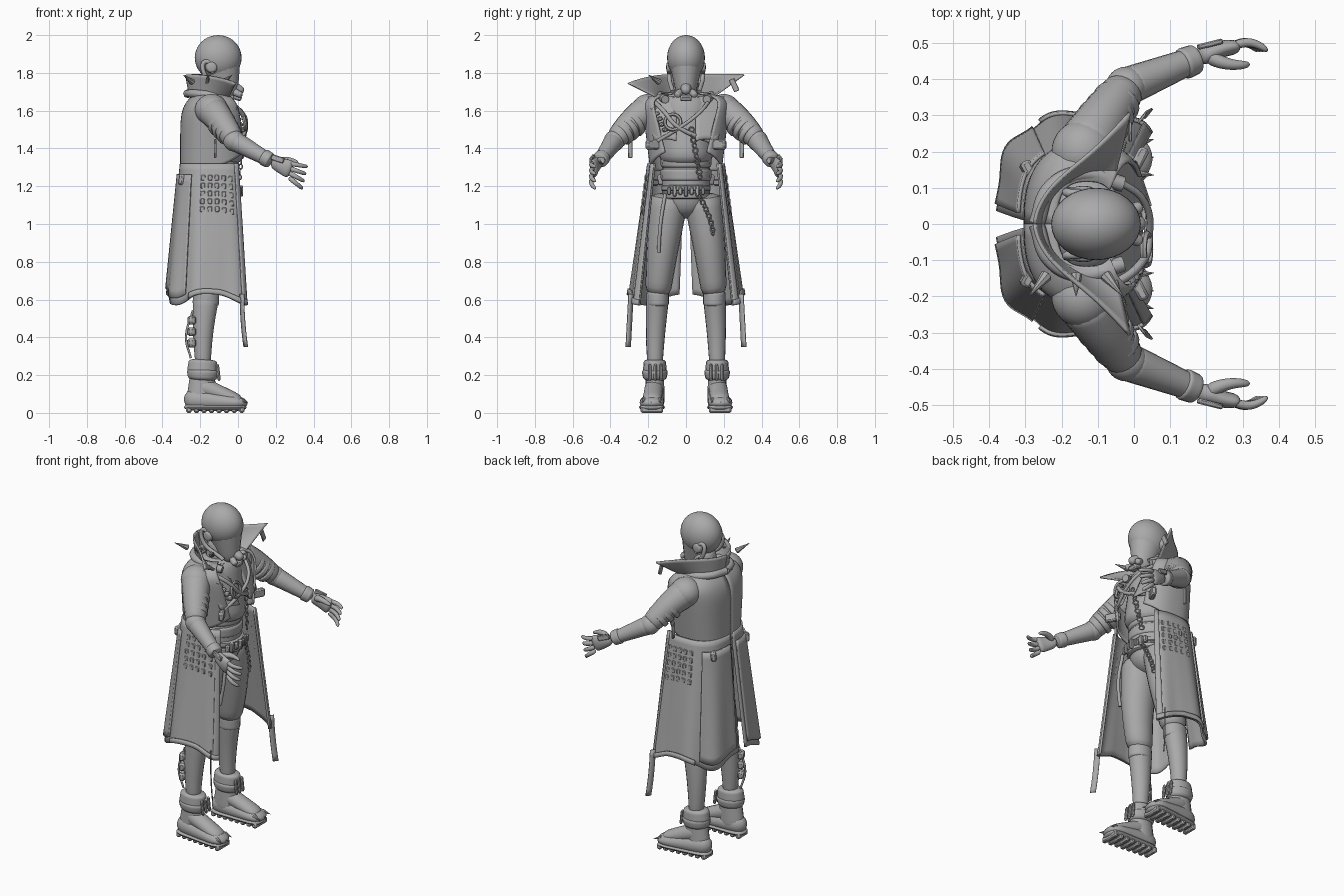
import bpy, bmesh, math
from math import sin, cos, pi, radians
from mathutils import Vector, Matrix, Euler

cube = bpy.data.objects.get("Cube")
if cube:
    bpy.data.objects.remove(cube)
grey = bpy.data.materials.new("plain_grey")
grey.use_nodes = True
grey.diffuse_color = (.4, .4, .4, 1)
grey.node_tree.nodes["Principled BSDF"].inputs["Base Color"].default_value = grey.diffuse_color
parts = []

def finish(name, bm):
    bmesh.ops.recalc_face_normals(bm, faces=bm.faces)
    mesh = bpy.data.meshes.new(name)
    bm.to_mesh(mesh)
    bm.free()
    mesh.materials.append(grey)
    part = bpy.data.objects.new(name, mesh)
    bpy.context.collection.objects.link(part)
    parts.append(part)
    return part

def pair(part):
    """Repeat a left part on the right."""
    mirror = part.modifiers.new("other_side", "MIRROR")
    mirror.use_axis = (False, True, False)
    mirror.use_mirror_merge = False

def mix(a, b, t):
    return a + (b - a) * t

def limb(name, start, end, width, end_width, flat=1, end_flat=None, bend=(0, 0, 0), blunt=8, sides=18):
    """Rounded tapering tube; flat is depth over width, blunt squares off the ends."""
    start, end, bend = Vector(start), Vector(end), Vector(bend)
    end_flat = flat if end_flat is None else end_flat
    run = (end - start).normalized()
    ref = Vector((1, 0, 0)) if abs(run.z) > .75 else Vector((0, 0, 1))
    across = run.cross(ref).normalized()
    up = across.cross(run)
    bm, rings, steps = bmesh.new(), [], 16
    for i in range(steps + 1):
        c = cos(pi * i / steps)
        t = (1 - c) / 2
        centre = start.lerp(end, t) + bend * sin(pi * t)
        radius = mix(width, end_width, t) * max(.02, (1 - abs(c) ** blunt)) ** .5
        depth = radius * mix(flat, end_flat, t)
        angles = [2 * pi * k / sides for k in range(sides)]
        rings.append([bm.verts.new(centre + across * cos(a) * radius + up * sin(a) * depth) for a in angles])
    for low, high in zip(rings, rings[1:]):
        for k in range(sides):
            bm.faces.new((low[k], low[k - 1], high[k - 1], high[k]))
    bm.faces.new(rings[0])
    bm.faces.new(rings[-1])
    return finish(name, bm)

def ball(name, centre, size):
    bm = bmesh.new()
    place = Matrix.Translation(centre) @ Matrix.Diagonal((*size, 1))
    bmesh.ops.create_uvsphere(bm, u_segments=32, v_segments=20, radius=1, matrix=place)
    return finish(name, bm)

def spike(name, base, tip, radius):
    return limb(name, base, tip, radius, radius / 20, blunt=40, sides=8)

def box(name, centre, size, turn=(0, 0, 0)):
    bm = bmesh.new()
    spin = Euler([radians(angle) for angle in turn]).to_matrix().to_4x4()
    place = Matrix.Translation(centre) @ spin @ Matrix.Diagonal((*size, 1))
    bmesh.ops.create_cube(bm, size=1, matrix=place)
    bmesh.ops.bevel(bm, geom=bm.edges[:], offset=min(size) / 4, segments=1, affect="EDGES")
    return finish(name, bm)

def sheet(name, shape, columns, rows, thick=.01):
    """Cloth of some thickness from a function of u and v in 0..1."""
    bm = bmesh.new()
    grid = [[bm.verts.new(shape(i / columns, j / rows)) for j in range(rows + 1)] for i in range(columns + 1)]
    for left, right in zip(grid, grid[1:]):
        for j in range(rows):
            bm.faces.new((left[j], right[j], right[j + 1], left[j + 1]))
    part = finish(name, bm)
    solid = part.modifiers.new("thickness", "SOLIDIFY")
    solid.thickness, solid.offset = thick, 0
    return part

def rope(name, points, radius):
    """Smooth round cord through a few points."""
    curve = bpy.data.curves.new(name, "CURVE")
    curve.dimensions, curve.bevel_depth, curve.bevel_resolution = "3D", radius, 2
    curve.use_fill_caps = True
    line = curve.splines.new("BEZIER")
    line.bezier_points.add(len(points) - 1)
    for knot, point in zip(line.bezier_points, points):
        knot.co = point
        knot.handle_left_type = knot.handle_right_type = "AUTO"
    curve.materials.append(grey)
    part = bpy.data.objects.new(name, curve)
    bpy.context.collection.objects.link(part)
    return part

def link(name, centre, radius, thick, turn):
    bpy.ops.mesh.primitive_torus_add(location=centre, rotation=[radians(angle) for angle in turn], major_radius=radius,
                                     minor_radius=thick, major_segments=16, minor_segments=6)
    bpy.context.object.name = name
    bpy.context.object.data.materials.append(grey)
    parts.append(bpy.context.object)

def oval(centre, depth, width, angle, square):
    """Point on a squared-off oval; angle runs from the front to the back."""
    c, s = cos(angle), sin(angle)
    return centre + depth * math.copysign(abs(c) ** square, c), width * abs(s) ** square

# Body axis and left-side joints
AXIS = -.13
hip, knee, ankle = Vector((AXIS, .085, 1.16)), Vector((-.168, .15, .62)), Vector((-.185, .165, .24))
shoulder, elbow = Vector((-.14, .2, 1.605)), Vector((-.02, .38, 1.44))
wrist, knuckles = Vector((.18, .46, 1.33)), Vector((.285, .49, 1.285))

# Head, neck and face mask
ball("skull", (-.105, 0, 1.88), (.124, .1, .12))
limb("jaw", (-.1, 0, 1.9), (-.055, 0, 1.66), .1, .045, 1.2)
limb("neck", (-.14, 0, 1.55), (-.12, 0, 1.8), .08, .065)
limb("mouth_mask", (-.06, 0, 1.74), (.03, 0, 1.7), .04, .02)
box("chin_guard", (-.005, 0, 1.67), (.05, .06, .03), (0, 20, 0))
pair(limb("mask_filter", (-.02, .03, 1.7), (.02, .05, 1.68), .02, .016))
pair(limb("ear_cover", (-.14, .07, 1.83), (-.14, .105, 1.83), .035, .025))
pair(rope("mask_hose", [(-.13, .09, 1.8), (-.17, .085, 1.86), (-.18, .09, 1.8), (-.05, .07, 1.7)], .012))

# Torso with stomach bands
limb("pelvis", (AXIS, 0, 1.03), (AXIS, 0, 1.4), .125, .13, blunt=4)
limb("chest", (AXIS, 0, 1.3), (AXIS, 0, 1.7), .15, .13, 1.15, .85, sides=28)
for row in range(3):
    height = 1.26 + .07 * row
    limb("stomach_band", (AXIS, 0, height - .04), (AXIS, 0, height + .04), .133, .136)

# Open jacket with square shoulders and broad lapels
def jacket(u, v):
    angle = radians(mix(30 + 18 * v, 180, u))
    x, y = oval(AXIS, .17 * (1 - .5 * v ** 8), (.185 + .05 * v) * (1 - .5 * v ** 16), angle, .75)
    front = max(0, 1 - 2 * u) * (1 - v)
    return x, y, mix(1.28, 1.69, v) + front / 10

def lapel(u, v):
    return .045 - .1 * u - .04 * v, .05 + .12 * v + .04 * u * v, mix(1.44, 1.67, u) + .01 * sin(v * pi)

pair(sheet("jacket", jacket, 28, 24, .012))
pair(sheet("lapel", lapel, 10, 6))
pair(box("jacket_pocket", (.01, .17, 1.42), (.03, .09, .05), (0, 0, -28)))

# Long coat, split at the back
def coat(u, v, out=0):
    angle = radians(mix(50, 179 - 2 * v, u))
    swell = .008 * v * sin(19 * u) + out
    x, y = oval(AXIS, mix(.172, .235, v) + swell, mix(.2, .295, v) + swell, angle, .72)
    return Vector((x - .01 * u * v, y, 1.32 - v * (.72 + .03 * cos(9 * u))))

def hanging_strap(u, v):
    return coat(0, 1) + Vector((.02 * (u + v * v) - .03, .035 + .025 * u + .015 * v, .06 - .28 * v))

pair(sheet("coat_skirt", coat, 44, 20, .012))
pair(sheet("coat_overlay", lambda u, v: coat(mix(.55, .98, u), mix(.08, .95, v), .012), 18, 16))
pair(sheet("coat_hem", lambda u, v: coat(u / 2, mix(.96, 1, v), .01), 24, 2))
pair(sheet("coat_front_trim", lambda u, v: coat(u / 14, v, .008), 3, 20))
pair(sheet("hanging_strap", hanging_strap, 2, 8, .006))
for column in range(5):
    offset = .5 - .2 * column
    around = (math.acos(math.copysign(abs(offset) ** 1.4, offset)) - radians(50)) / radians(129)
    for row in range(5):
        pair(box("coat_stud", coat(around, .11 + .06 * row, .002), (.024, .014, .03)))
pair(box("back_flap", (-.275, .12, 1.235), (.03, .12, .055), (0, 8, 30)))
pair(box("back_buckle", (-.25, .17, 1.22), (.06, .02, .03), (0, 0, 40)))

# Standing collar with flared tips, the right one lower
for side, sign, droop in (("left", 1, .01), ("right", -1, .055)):
    def collar(u, v):
        angle = radians(mix(180, 62, u))
        x = -.12 + mix(.135, .155, v) * cos(angle) + .035 * u * v
        y = (.125 + v * (.03 + .17 * u ** 4)) * sin(angle) + .02 * v * u ** 3
        return x, sign * y, 1.68 - .03 * u + v * (.11 + .04 * u - droop * u ** 3)
    sheet(side + "_collar", collar, 24, 8)
pair(rope("collar_roll", [(-.27, 0, 1.69), (-.23, .1, 1.69), (-.14, .14, 1.68), (-.03, .11, 1.66)], .022))
for fan in (-1, 0, 1):
    spike("collar_spike", (-.16 + .08 * fan, -.14, 1.75), (-.16 + .13 * fan, -.2, 1.79), .018)
box("collar_tag", (-.01, .255, 1.735), (.01, .03, .07), (25, 0, 0))

# Arms, bands and cuffs
pair(ball("shoulder_cap", shoulder, (.088, .088, .083)))
pair(limb("sleeve", shoulder, elbow, .085, .055, bend=(0, .006, .008), blunt=20))
for place in (.45, .6, .75):
    width = mix(.09, .06, place)
    pair(limb("arm_band", shoulder.lerp(elbow, place - .07), shoulder.lerp(elbow, place + .07), width, width))
pair(ball("elbow_pad", elbow, (.058, .055, .056)))
pair(limb("forearm", elbow, wrist, .054, .034, blunt=20))
pair(limb("wrist_cuff", elbow.lerp(wrist, .75), elbow.lerp(wrist, .98), .045, .041))
pair(box("cuff_plate", (.21, .497, 1.345), (.07, .015, .03), (0, 18, 14)))
pair(box("sleeve_tag", (-.12, .295, 1.4), (.012, .022, .1)))

# Hands
pair(limb("palm", wrist, knuckles, .027, .021, 1.1, 2.4, bend=(0, .006, 0)))
for finger in range(4):
    root = knuckles + Vector((-.015, 0, .036 - .025 * finger))
    reach = Vector((.1 - .009 * finger, -.01, -.018 - .014 * finger))
    pair(limb("finger", root, root + reach, .014, .01, bend=(0, .016, 0), sides=10))
pair(limb("thumb", wrist + Vector((.02, .005, 0)), (.32, .44, 1.325), .022, .01, bend=(0, -.01, .012), sides=10))

# Legs
pair(limb("trouser", hip, knee, .105, .066, 1.1, 1.15, bend=(.02, .004, 0), blunt=20))
pair(limb("knee_guard", knee + Vector((0, 0, .03)), knee - Vector((.003, 0, .06)), .06, .06, 1.18))
pair(limb("shin", knee, ankle, .062, .04, 1.15, 1, bend=(-.008, .003, 0), blunt=20))

# Boots with treaded soles
pair(limb("boot_shaft", ankle, ankle - Vector((.012, 0, .2)), .046, .054, 1.4, 1.5))
pair(limb("boot_cuff", ankle + Vector((0, 0, .045)), ankle - Vector((.004, 0, .03)), .058, .064, 1.3))
pair(limb("boot_cuff_fold", ankle, ankle - Vector((.004, 0, .075)), .072, .06, 1.25, blunt=4))
pair(limb("boot_instep", (-.22, .166, .15), (.02, .182, .06), .05, .05, 1.1, .6))
pair(limb("boot_foot", (-.285, .165, .075), (.05, .185, .05), .052, .07, 1.2, .45, blunt=6))
pair(limb("boot_sole", (-.285, .165, .03), (.045, .185, .03), .054, .072, .35, .28))
for tread in range(8):
    pair(box("sole_tread", (-.26 + .04 * tread, .167 + .002 * tread, .016), (.028, .09 + .004 * tread, .032)))
for fan in (-1, 0, 1):
    pair(spike("toe_claw", (.01, .18 + .04 * fan, .07), (.055, .185 + .05 * fan, .055), .013))
    pair(limb("cuff_lace", (-.11, .162 + .03 * fan, .26), (-.1, .162 + .03 * fan, .17), .009, .009, sides=8))
for row in range(3):
    box("shin_pouch", (-.245, -.185, .37 + .06 * row), (.035, .05, .045), (0, 0, 20))
rope("shin_cord", [(-.24, -.17, .54), (-.275, -.18, .4), (-.25, -.17, .29)], .006)

# Belt, buckle, thigh strap and hip chain
for height in (1.15, 1.19):
    limb("belt", (AXIS, 0, height - .02), (AXIS, 0, height + .02), .13, .13, 1.1, sides=32)
for block in range(-3, 4):
    box("belt_block", (.015 - .007 * abs(block), .03 * block, 1.175), (.025, .022, .042 if block % 2 else .06))
rope("thigh_strap", [(-.01, -.11, 1.16), (0, -.135, 1), (-.02, -.145, .85)], .01)
for step in range(12):
    link("chain_link", (-.002 * step, .07 + .075 * sin(step / 8), 1.15 - .018 * step), .011, .0035, (0, 90, 50 * (step % 2)))

# Chest harness
rope("chest_strap", [(-.08, -.18, 1.66), (.01, -.12, 1.6), (.04, -.05, 1.52), (0, .15, 1.43)], .012)
rope("cross_strap", [(-.06, .13, 1.66), (.03, .06, 1.58), (.04, -.05, 1.5), (.01, -.15, 1.44)], .01)
link("harness_ring", (.035, -.07, 1.54), .042, .01, (0, 78, 0))
for step in range(10):
    link("chest_chain_link", (.035 - .003 * step, .03 + .005 * step, 1.5 - .028 * step), .013, .004, (0, 90, 45 * (step % 2)))
for step in range(5):
    box("harness_pouch", (.02 - .01 * step, -.11 - .016 * step, 1.5 + .028 * step), (.03, .03, .02), (20, 0, 20))

# Smooth shading with crisp edges
bpy.ops.object.select_all(action="DESELECT")
for part in parts:
    part.select_set(True)
bpy.context.view_layer.objects.active = parts[0]
bpy.ops.object.shade_smooth_by_angle(angle=radians(40))
